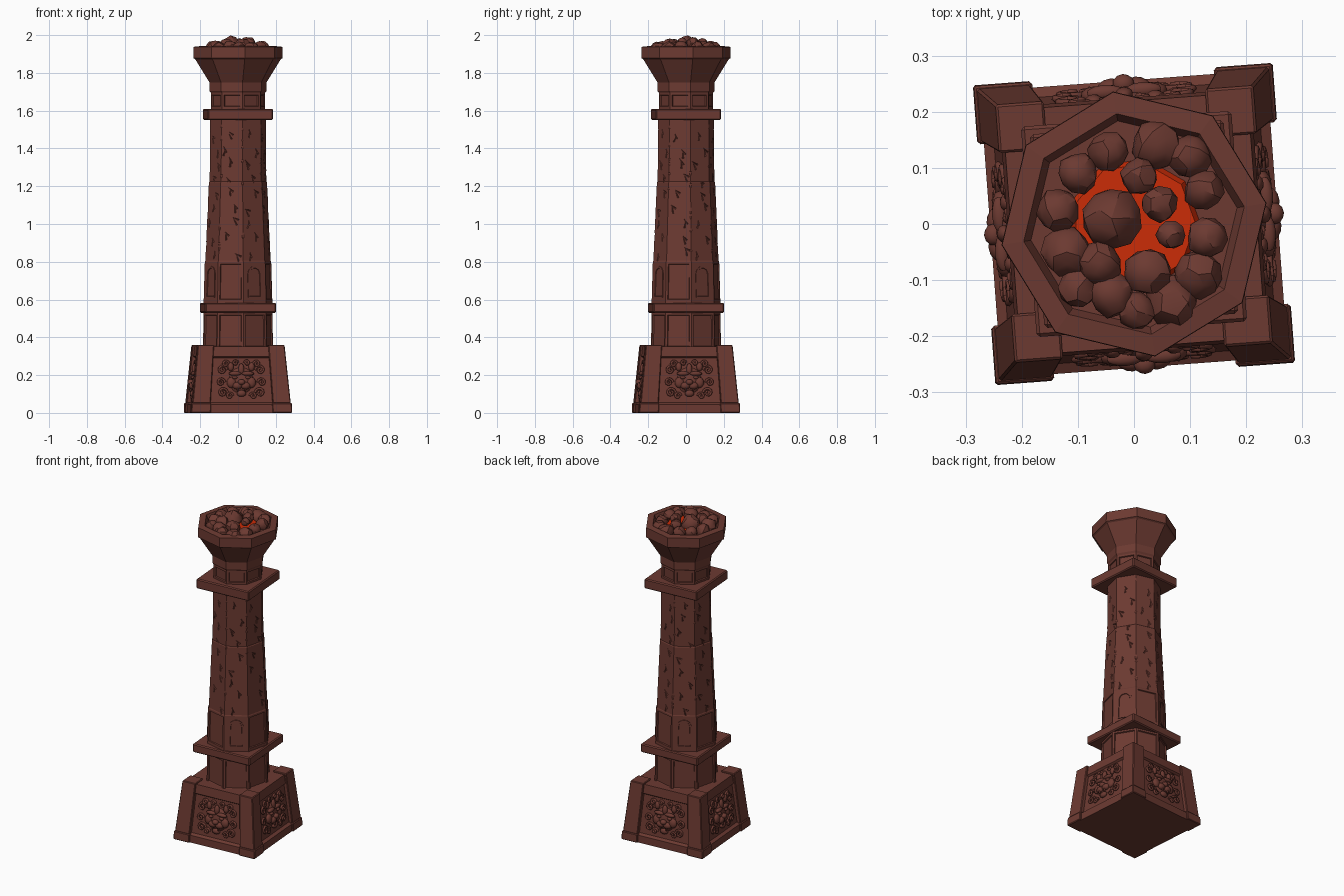
import bpy, bmesh, math, random
from mathutils import Matrix, Vector

random.seed(4)
if "Cube" in bpy.data.objects:
    bpy.data.objects.remove(bpy.data.objects["Cube"], do_unlink=True)

TWIST = math.radians(4.3)      # turn of the square parts
OCT = math.radians(9)          # turn of the eight-sided parts


def material(name, rgb):
    m = bpy.data.materials.new(name)
    m.use_nodes = True
    m.diffuse_color = (*rgb, 1)
    m.node_tree.nodes["Principled BSDF"].inputs["Base Color"].default_value = (*rgb, 1)
    return m


stone = material("red brown stone", (0.15, 0.042, 0.031))
glow = material("glowing ember", (0.6, 0.025, 0.002))


def finish(name, bm, mat=stone, smooth=None):
    bmesh.ops.recalc_face_normals(bm, faces=bm.faces)
    me = bpy.data.meshes.new(name)
    bm.to_mesh(me)
    bm.free()
    ob = bpy.data.objects.new(name, me)
    bpy.context.collection.objects.link(ob)
    me.materials.append(mat)
    if smooth:
        bpy.ops.object.select_all(action="DESELECT")
        ob.select_set(True)
        bpy.context.view_layer.objects.active = ob
        bpy.ops.object.shade_smooth_by_angle(angle=math.radians(smooth))
    return ob


def lathe(profile, sides, turn):
    """Closed prism stack from (radius, height) pairs."""
    bm = bmesh.new()
    rings = []
    for r, z in profile:
        rings.append([bm.verts.new((r * math.cos(turn + i * math.tau / sides),
                                    r * math.sin(turn + i * math.tau / sides), z))
                      for i in range(sides)])
    for a, b in zip(rings, rings[1:]):
        for i in range(sides):
            j = (i + 1) % sides
            bm.faces.new((a[i], a[j], b[j], b[i]))
    bm.faces.new(rings[0][::-1])
    bm.faces.new(rings[-1])
    bmesh.ops.recalc_face_normals(bm, faces=bm.faces)
    return bm


def square(profile):
    return lathe([(h * math.sqrt(2), z) for h, z in profile], 4, TWIST + math.pi / 4)


def sink_panels(bm, z0, z1, rim, depth, skip=lambda f: False):
    faces = [f for f in bm.faces if z0 < f.calc_center_median().z < z1
             and abs(f.normal.z) < 0.5 and not skip(f)]
    bmesh.ops.inset_individual(bm, faces=faces, thickness=rim, depth=0)
    bmesh.ops.inset_individual(bm, faces=faces, thickness=0.004, depth=-depth)


def side_frame(angle, out, z, lean=0):
    """Local x runs along the side, y up, z outward."""
    return (Matrix.Rotation(angle, 4, "Z") @ Matrix.Translation((out, 0, z))
            @ Matrix.Rotation(-lean, 4, "Y")
            @ Matrix(((0, 0, 1, 0), (1, 0, 0, 0), (0, 1, 0, 0), (0, 0, 0, 1))))


# Square pedestal with leaning corner posts
finish("pedestal_core", square([(.256, 0), (.256, .045), (.238, .055), (.214, .29),
                                (.225, .298), (.219, .352)]))


def post(corner):
    bm = bmesh.new()
    for (c0, h0, z0), (c1, h1, z1) in (((.216, .052, 0), (.214, .052, .052)),
                                       ((.213, .048, .05), (.187, .043, .36))):
        rings = [[bm.verts.new((c + sx * h, c + sy * h, z))
                  for sx, sy in ((-1, -1), (1, -1), (1, 1), (-1, 1))]
                 for c, h, z in ((c0, h0, z0), (c1, h1, z1))]
        bm.faces.new(rings[0])
        bm.faces.new(rings[1])
        for i in range(4):
            j = (i + 1) % 4
            bm.faces.new((rings[0][i], rings[0][j], rings[1][j], rings[1][i]))
    bmesh.ops.bevel(bm, geom=list(bm.edges), offset=.004, segments=1, affect="EDGES")
    bm.transform(Matrix.Rotation(TWIST + corner * math.pi / 2, 4, "Z"))
    finish("corner_post", bm)


# Carved beast mask: (across, up, out, half width, half height, half depth)
MASK = [(0, .0, -.005, .068, .075, .024), (0, -.012, .022, .02, .016, .018),
        (.022, -.03, .014, .026, .02, .018), (.034, .035, .014, .034, .012, .014),
        (.035, .014, .016, .014, .009, .01), (.052, -.012, .006, .026, .03, .016),
        (0, -.07, .008, .026, .018, .014), (.055, .072, .004, .016, .024, .012),
        (0, .06, .012, .016, .03, .012), (.02, -.05, .02, .005, .014, .006)]
CURLS = [(.1, .055, .026), (.108, -.01, .022), (.098, -.065, .026), (.062, -.082, .018),
         (.082, .088, .018), (.03, .093, .014)]


def mask(side):
    frame = side_frame(TWIST + side * math.pi / 2, .227, .172, math.radians(5.7))
    bm = bmesh.new()
    for u, v, w, a, b, c in MASK:
        for s in ((1, -1) if u else (1,)):
            bmesh.ops.create_icosphere(bm, subdivisions=2, radius=1, matrix=frame
                                       @ Matrix.Translation((s * u, v, w))
                                       @ Matrix.Diagonal((a, b, c, 1)))
    finish("beast_mask", bm, smooth=35)
    cu = bpy.data.curves.new("mane_curls", "CURVE")
    cu.dimensions = "3D"
    cu.bevel_depth, cu.bevel_resolution, cu.use_fill_caps = .0065, 1, True
    for u, v, r in CURLS:
        for s in (1, -1):
            sp = cu.splines.new("POLY")
            sp.points.add(13)
            for i, p in enumerate(sp.points):
                t, k = i * .62, r * (1 - i / 17)
                p.co = (*(frame @ Vector((s * (u - k * math.cos(t)), v + k * math.sin(t),
                                          .003 + i * .0005))), 1)
    ob = bpy.data.objects.new("mane_curls", cu)
    bpy.context.collection.objects.link(ob)
    cu.materials.append(stone)


for n in range(4):
    post(n)
    mask(n)

# Tapering eight-sided shaft with sunk panels
bm = lathe([(.188, .34), (.184, .53), (.184, .59), (.178, .8), (.175, .806), (.156, 1.22),
            (.152, 1.225), (.149, 1.55), (.146, 1.61), (.146, 1.695), (.153, 1.705),
            (.153, 1.75)], 8, OCT)
sink_panels(bm, .4, .5, .016, .007)
sink_panels(bm, 1.63, 1.67, .017, .007)


def arched(f):
    c = f.calc_center_median()
    return round((math.atan2(c.y, c.x) - OCT) / (math.pi / 4) - .5) % 2 == 0


sink_panels(bm, .65, .75, .016, .006, arched)
shaft = finish("shaft", bm)

# Arched niches on every other side of the shaft
for k in range(0, 8, 2):
    bm = bmesh.new()
    pts = [(-.042, -.085), (.042, -.085)] + [(.042 * math.cos(i * math.pi / 8),
                                              .04 + .042 * math.sin(i * math.pi / 8))
                                             for i in range(9)]
    face = bm.faces.new([bm.verts.new((x, y, -.003)) for x, y in pts])
    top = bmesh.ops.extrude_face_region(bm, geom=[face])["geom"]
    bmesh.ops.translate(bm, verts=[g for g in top if isinstance(g, bmesh.types.BMVert)],
                        vec=(0, 0, .007))
    bmesh.ops.recalc_face_normals(bm, faces=bm.faces)
    front = [f for f in bm.faces if f.normal.z > .9]
    bmesh.ops.inset_individual(bm, faces=front, thickness=.01, depth=0)
    bmesh.ops.inset_individual(bm, faces=front, thickness=.002, depth=-.005)
    bm.transform(side_frame(OCT + (k + .5) * math.pi / 4, .181 * math.cos(math.pi / 8),
                            .695, math.radians(1.6)))
    finish("arched_niche", bm)

# Cracks along the sides and chips on the corners, cut from the shaft
bm = bmesh.new()
for k in range(8):
    for n in range(9):
        z = .84 + n * .078 + random.uniform(-.02, .02)
        radius = .175 - (z - .806) * .046 if z < 1.22 else .151
        frame = side_frame(OCT + (k + .5) * math.pi / 4, radius * math.cos(math.pi / 8), z)
        u, tilt = random.uniform(-.04, .04), random.uniform(-.5, .5)
        for half in (0, 1):
            bend = tilt + half * random.uniform(.4, .9)
            bmesh.ops.create_cone(bm, segments=4, radius1=1, radius2=0, depth=2, cap_ends=True,
                                  matrix=frame @ Matrix.Translation((u, half * .016, .0))
                                  @ Matrix.Rotation(bend, 4, "Z")
                                  @ Matrix.Rotation(-math.pi / 2, 4, "X")
                                  @ Matrix.Diagonal((.005, .006, .022, 1)))
    for n in range(6):
        z = random.uniform(.83, 1.53)
        radius = .176 - (z - .806) * .046 if z < 1.22 else .152
        bmesh.ops.create_icosphere(bm, subdivisions=1, radius=1,
                                   matrix=Matrix.Rotation(OCT + k * math.pi / 4, 4, "Z")
                                   @ Matrix.Translation((radius + .002, 0, z))
                                   @ Matrix.Diagonal((.007, .012, random.uniform(.01, .03), 1)))
cutter = finish("crack_cutter", bm)
cutter.hide_render = True
cutter.hide_viewport = True
cut = shaft.modifiers.new("cracks", "BOOLEAN")
cut.operation, cut.solver, cut.use_self, cut.object = "DIFFERENCE", "EXACT", True, cutter

# Square collars around the shaft
for name, h, z0, z1 in (("lower_collar", .188, .53, .583), ("upper_collar", .173, 1.55, 1.61)):
    bm = square([(h, z0), (h, z1)])
    bmesh.ops.bevel(bm, geom=list(bm.edges), offset=.006, segments=1, affect="EDGES")
    finish(name, bm)

# Flared fire bowl with a sunk top
finish("fire_bowl", lathe([(.148, 1.73), (.15, 1.745), (.229, 1.872), (.239, 1.878),
                           (.238, 1.938), (.199, 1.942), (.186, 1.912)], 8, OCT))
finish("ember_bed", lathe([(.125, 1.90), (.11, 1.928)], 9, 0), glow)

# Heap of coals: (x, y, radius), highest in the middle
COALS = [(-.04, .01, .055), (.045, .035, .033), (-.1, .09, .037), (-.045, .13, .037),
         (.04, .14, .046), (.1, .12, .04), (.125, .06, .037), (.13, -.025, .036),
         (.115, -.09, .043), (.07, -.14, .048), (.025, -.085, .043), (-.04, -.125, .042),
         (-.1, -.115, .036), (-.12, -.05, .046), (-.135, .025, .039), (.065, -.02, .026),
         (.01, .085, .034), (-.06, -.07, .04), (.005, -.155, .035)]
for x, y, r in COALS:
    bm = bmesh.new()
    bmesh.ops.create_icosphere(bm, subdivisions=2, radius=r)
    for v in bm.verts:
        v.co *= random.uniform(.9, 1.06)
    bm.transform(Matrix.Translation((x, y, 2.007 - .27 * math.hypot(x, y) - r))
                 @ Matrix.Rotation(random.uniform(0, 6), 4, "Z"))
    finish("coal", bm, smooth=28)
